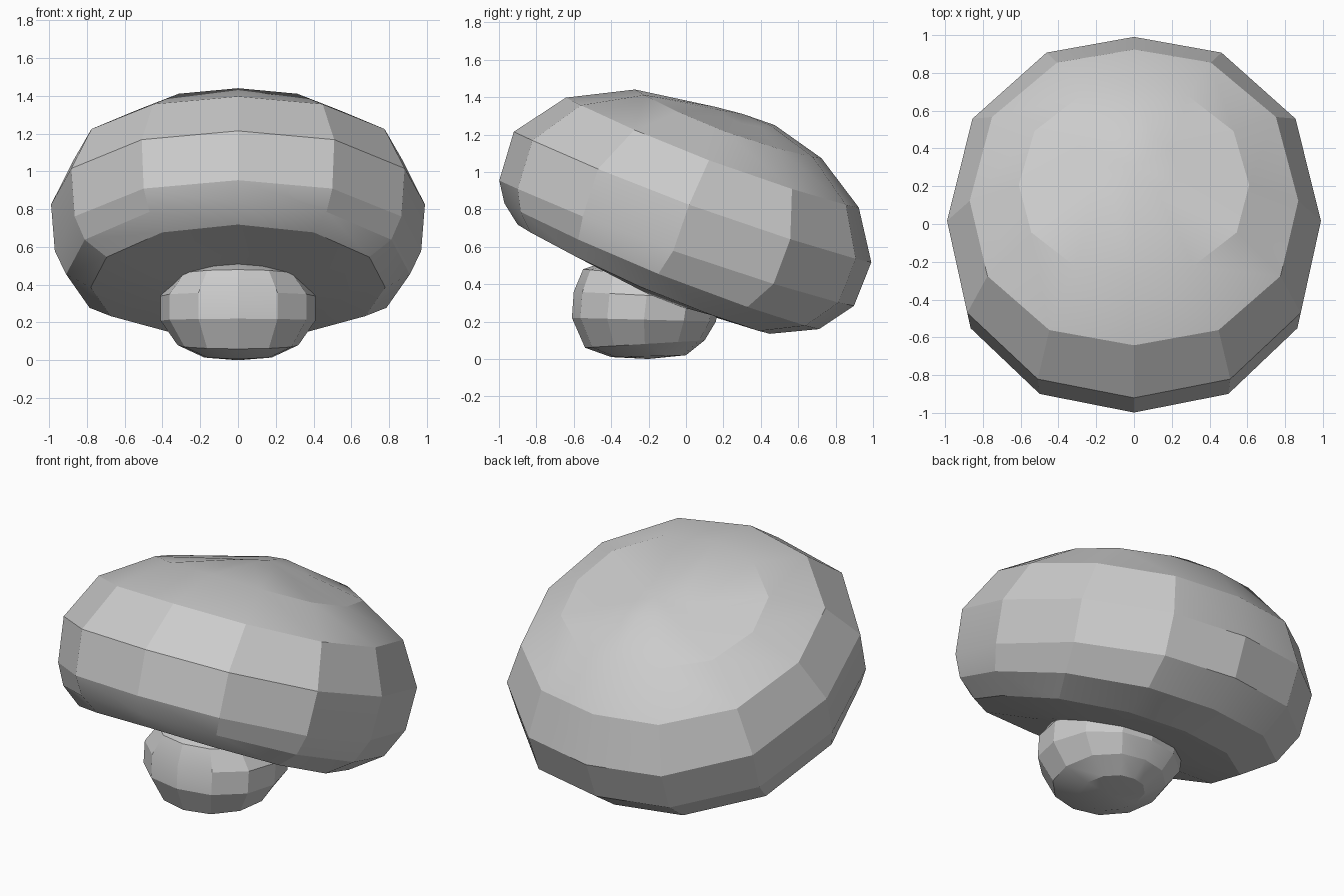
import bpy, bmesh, math
from mathutils import Matrix

if "Cube" in bpy.data.objects:
    bpy.data.objects.remove(bpy.data.objects["Cube"])

# Single grey material
grey = bpy.data.materials.new("plain grey")
grey.use_nodes = True
colour = (0.6, 0.6, 0.6, 1)
grey.diffuse_color = colour
grey.node_tree.nodes["Principled BSDF"].inputs["Base Color"].default_value = colour


def loft(name, rings, bottom, top, matrix, segments=12, bulge=1.0, sag=0.0, smooth=20):
    """Loft rings: (front y, front z, back y, back z, half width).
    Sag lowers the sides of each ring; bulge widens its diagonals."""
    bm = bmesh.new()
    loops = []
    for fy, fz, by, bz, half in rings:
        loop = []
        for i in range(segments):
            a = math.tau * i / segments
            if math.cos(a) > 0:      # fuller towards the back
                a -= 0.06 * math.sin(2 * a)
            c, s = math.cos(a), math.sin(a)
            k = 1 if min(abs(c), abs(s)) < 0.01 else bulge
            loop.append(bm.verts.new((half * s * k,
                                      (fy + by) / 2 + (by - fy) / 2 * c * k,
                                      (fz + bz) / 2 + (bz - fz) / 2 * c - sag * s * s)))
        loops.append(loop)
    ends = [bm.verts.new((0, *bottom)), bm.verts.new((0, *top))]
    for i in range(segments):
        j = (i + 1) % segments
        for a, b in zip(loops, loops[1:]):
            bm.faces.new((a[i], a[j], b[j], b[i]))
        bm.faces.new((ends[0], loops[0][j], loops[0][i]))
        bm.faces.new((ends[1], loops[-1][i], loops[-1][j]))
    bmesh.ops.recalc_face_normals(bm, faces=bm.faces)
    bm.transform(matrix)
    mesh = bpy.data.meshes.new(name)
    bm.to_mesh(mesh)
    bm.free()
    mesh.materials.append(grey)
    obj = bpy.data.objects.new(name, mesh)
    bpy.context.collection.objects.link(obj)
    bpy.ops.object.select_all(action='DESELECT')
    obj.select_set(True)
    bpy.context.view_layer.objects.active = obj
    bpy.ops.object.shade_smooth_by_angle(angle=math.radians(smooth))


# Domed cap with a flattened underside, tipped backwards
tilt = Matrix.Translation((0, 0, 0.75)) @ Matrix.Rotation(math.radians(-24), 4, 'X')
loft("mushroom_cap", [
    (-0.45, -0.40, 0.36, -0.41, 0.42),
    (-0.81, -0.395, 0.66, -0.38, 0.78),
    (-0.92, -0.32, 0.89, -0.25, 0.91),
    (-0.995, -0.22, 1.01, -0.06, 0.97),
    (-1.03, 0.05, 1.00, 0.19, 0.99),
    (-0.85, 0.33, 0.82, 0.43, 0.87),
    (-0.53, 0.52, 0.53, 0.59, 0.61),
    (-0.10, 0.61, 0.23, 0.65, 0.24),
], (-0.05, -0.42), (0.05, 0.635), tilt, bulge=1.03, sag=0.045)

# Short rounded stem
loft("mushroom_stem", [
    (-0.40, 0.01, 0.00, 0.02, 0.18),
    (-0.54, 0.06, 0.10, 0.10, 0.32),
    (-0.61, 0.22, 0.16, 0.20, 0.41),
    (-0.60, 0.36, 0.18, 0.32, 0.41),
    (-0.55, 0.48, 0.12, 0.42, 0.32),
], (-0.2, 0.0), (-0.24, 0.58), Matrix.Identity(4), bulge=1.02)
